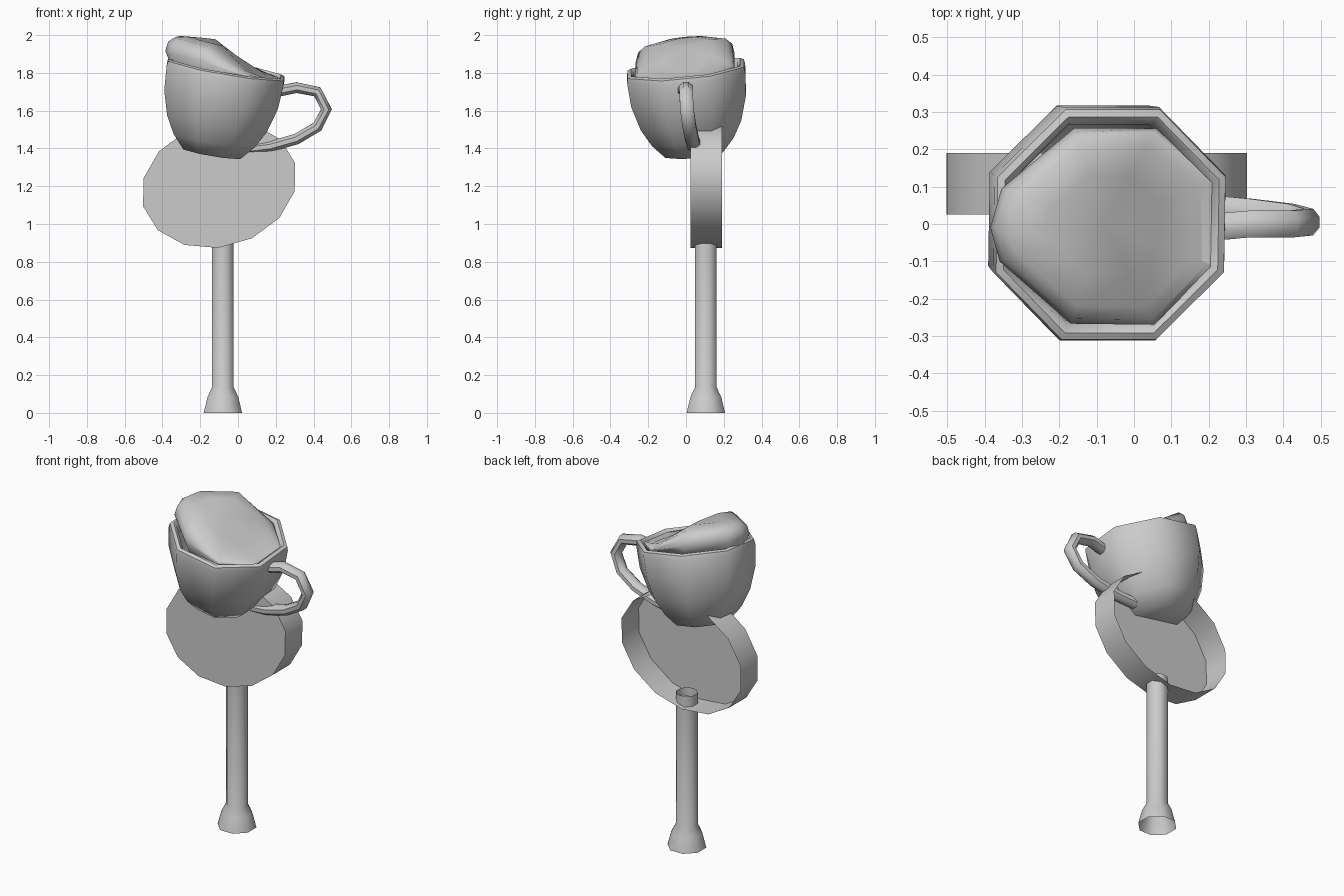
import bpy, bmesh, math
from mathutils import Vector

if "Cube" in bpy.data.objects:
    bpy.data.objects.remove(bpy.data.objects["Cube"])

grey = bpy.data.materials.new("light_grey")
grey.use_nodes = True
grey.diffuse_color = (0.6, 0.6, 0.6, 1)
grey.node_tree.nodes["Principled BSDF"].inputs["Base Color"].default_value = (0.6, 0.6, 0.6, 1)


def loft(name, rings, cap_start=False, cap_end=False, angle=50):
    """Skin a list of equal-length closed rings of points."""
    bm = bmesh.new()
    loops = [[bm.verts.new(p) for p in ring] for ring in rings]
    n = len(loops[0])
    for a, b in zip(loops, loops[1:]):
        for i in range(n):
            j = (i + 1) % n
            bm.faces.new((a[i], a[j], b[j], b[i]))
    if cap_start:
        bm.faces.new(loops[0][::-1])
    if cap_end:
        bm.faces.new(loops[-1])
    bmesh.ops.remove_doubles(bm, verts=bm.verts, dist=0.0005)
    bmesh.ops.recalc_face_normals(bm, faces=bm.faces)
    mesh = bpy.data.meshes.new(name)
    bm.to_mesh(mesh)
    bm.free()
    obj = bpy.data.objects.new(name, mesh)
    mesh.materials.append(grey)
    bpy.context.collection.objects.link(obj)
    bpy.ops.object.select_all(action='DESELECT')
    obj.select_set(True)
    bpy.context.view_layer.objects.active = obj
    bpy.ops.object.shade_smooth_by_angle(angle=math.radians(angle))
    return obj


def circle(n, r, offset=0.5):
    return [(r * math.cos(2 * math.pi * (i + offset) / n),
             r * math.sin(2 * math.pi * (i + offset) / n)) for i in range(n)]


# Pole with a flared foot, open at both ends
pole_profile = [(0.11, 0), (0.088, 0.085), (0.062, 0.135), (0.062, 0.94)]
loft("pole", [[(x - 0.08, y + 0.105, z) for x, y in circle(8, r)]
              for r, z in pole_profile])

# Slanted dish: closed front face, open back
def dish_ring(y):
    return [(-0.1 - 0.4 * c - 0.097 * s, y, 1.208 + 0.035 * c - 0.335 * s)
            for c, s in circle(14, 1, 0)]

loft("dish", [dish_ring(0.025), dish_ring(0.19)], cap_start=True, angle=35)

# Tilted eight-sided cup with a rolled lip
axis = Vector((0.17, -0.1, 1)).normalized()
side = Vector((1, 0, -0.17)).normalized()
depth = axis.cross(side)
base = Vector((-0.138, 0.043, 1.375))

def tilted(x, y, h):
    return base + side * x + depth * y + axis * h

cup_profile = [(0.165, 0), (0.235, 0.075), (0.29, 0.17), (0.33, 0.3), (0.34, 0.43),
               (0.335, 0.455), (0.315, 0.463), (0.298, 0.45), (0.285, 0.40)]
loft("cup", [[tilted(x, y, h) for x, y in circle(8, r)] for r, h in cup_profile],
     cap_start=True)

# Liquid swelling out over one side of the cup
outline = [(0.21, 0.11), (0.06, 0.257), (-0.16, 0.257), (-0.355, 0.095), (-0.385, -0.01),
           (-0.36, -0.10), (-0.17, -0.267), (0.055, -0.27), (0.21, -0.11)]

def swell(x):
    t = min(1, max(0, (0.13 - x) / 0.27))
    return 0.145 * t * t * (3 - 2 * t)

liquid = []
for scale, lift in [(0.9, -0.15), (1, 0.35), (0.95, 0.7), (0.82, 0.92), (0.5, 1), (0, 1)]:
    ring = []
    for px, py in outline:
        x, y = -0.08 + (px + 0.08) * scale, py * scale
        ring.append((x, y, 1.802 - 0.17 * x + 0.1 * y + lift * swell(x)))
    liquid.append(ring)
loft("liquid", liquid, cap_start=True, angle=60)

# Handle swept along a bent path
path = [Vector(p) for p in [
    (0.2, -0.01, 1.70), (0.31, 0, 1.722), (0.42, 0, 1.70), (0.468, 0.005, 1.607),
    (0.42, 0.018, 1.515), (0.31, 0.032, 1.45), (0.17, 0.045, 1.41), (0.04, 0.058, 1.395)]]
handle = []
for i, p in enumerate(path):
    t = (path[min(i + 1, len(path) - 1)] - path[max(i - 1, 0)]).normalized()
    wide = Vector((0, 1, 0))
    wide = (wide - t * wide.dot(t)).normalized()
    thin = t.cross(wide)
    handle.append([p + wide * (a * 1.25) + thin * b for a, b in circle(8, 0.031)])
loft("handle", handle, cap_start=True, cap_end=True)
